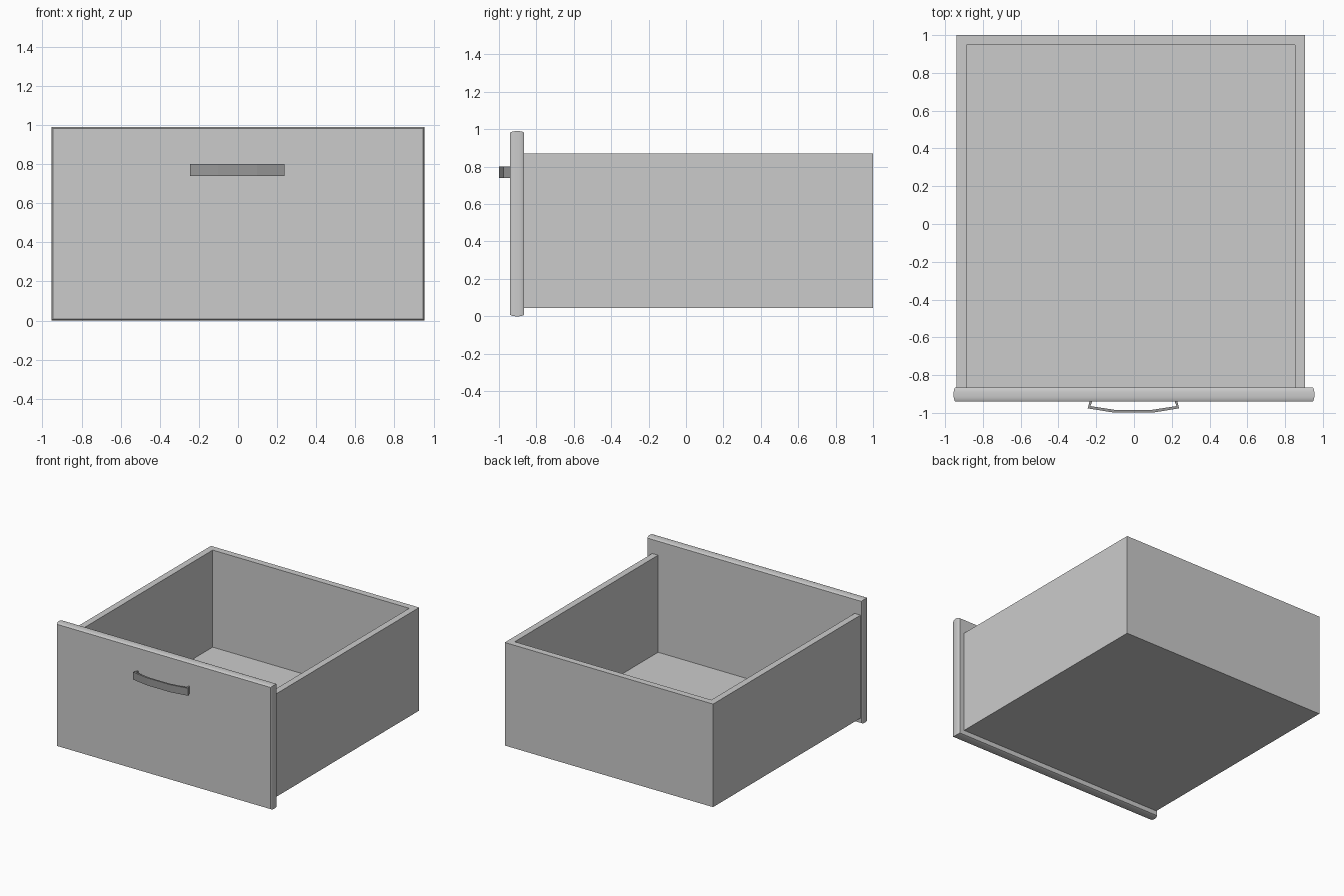
import bpy
import bmesh

cube = bpy.data.objects.get("Cube")
if cube:
    bpy.data.objects.remove(cube, do_unlink=True)


def material(name, grey):
    mat = bpy.data.materials.new(name)
    mat.use_nodes = True
    colour = (grey, grey, grey, 1)
    mat.diffuse_color = colour
    mat.node_tree.nodes["Principled BSDF"].inputs["Base Color"].default_value = colour
    return mat


def finish(name, bm, mat, smooth=False):
    bmesh.ops.recalc_face_normals(bm, faces=bm.faces)
    mesh = bpy.data.meshes.new(name)
    bm.to_mesh(mesh)
    bm.free()
    mesh.materials.append(mat)
    obj = bpy.data.objects.new(name, mesh)
    bpy.context.collection.objects.link(obj)
    if smooth:
        bpy.ops.object.select_all(action="DESELECT")
        obj.select_set(True)
        bpy.context.view_layer.objects.active = obj
        bpy.ops.object.shade_smooth_by_angle(angle=0.52)
    return obj


def loft(loops):
    """Closed solid through matching loops of points."""
    bm = bmesh.new()
    rings = [[bm.verts.new(p) for p in loop] for loop in loops]
    for a, b in zip(rings, rings[1:]):
        for i in range(len(a)):
            j = (i + 1) % len(a)
            bm.faces.new((a[i], a[j], b[j], b[i]))
    bm.faces.new(rings[0])
    bm.faces.new(rings[-1])
    return bm


def prism(name, outline, z0, z1, mat, smooth=False):
    loops = [[(x, y, z) for x, y in outline] for z in (z0, z1)]
    return finish(name, loft(loops), mat, smooth)


grey = material("light grey", 0.6)
dark = material("dark grey", 0.31)

# Drawer box: U-shaped walls, open toward the front panel
left, right, front, back = -0.94, 0.905, -0.866, 1.0
wall = 0.052
walls = [(left, front), (left, back), (right, back), (right, front),
         (right - wall, front), (right - wall, back - wall),
         (left + wall, back - wall), (left + wall, front)]
prism("drawer_walls", walls, 0.045, 0.87, grey)

# Drawer bottom, flush with the underside of the walls
floor = [(left + wall, front), (left + wall, back - wall),
         (right - wall, back - wall), (right - wall, front)]
prism("drawer_bottom", floor, 0.045, 0.093, grey)

# Front panel with softly rounded edges
STEPS = 12
loops = []
for i in range(STEPS + 1):
    t = 2 * i / STEPS - 1
    inset = 0.008 * abs(t) ** 3
    x = 0.955 - inset
    low, high = inset, 0.99 - inset
    y = -0.9025 + 0.0375 * t
    loops.append([(-x, y, low), (x, y, low), (x, y, high), (-x, y, high)])
finish("front_panel", loft(loops), grey, smooth=True)

# Bowed pull handle
outer = [(0.232, -0.938), (0.242, -0.976), (0.1, -0.999)]
inner = [(0.085, -0.986), (0.228, -0.964), (0.218, -0.938)]


def mirrored(points):
    return [(-x, y) for x, y in reversed(points)]


handle = outer + mirrored(outer) + mirrored(inner) + inner
prism("handle", handle, 0.74, 0.8, dark).location.x = -0.003
